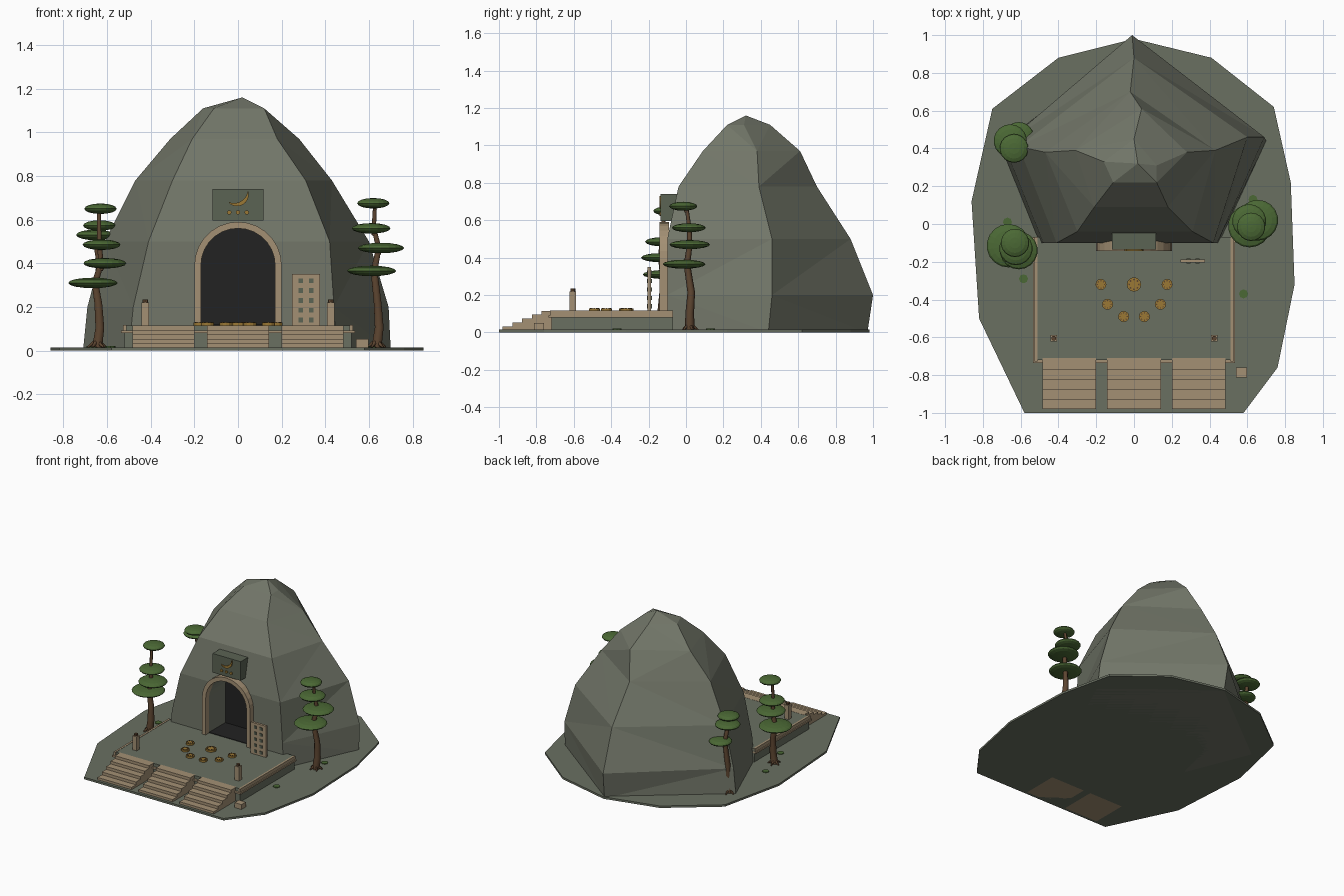
import bpy, bmesh, math
from mathutils import Vector

if "Cube" in bpy.data.objects:
    bpy.data.objects.remove(bpy.data.objects["Cube"])


def material(name, r, g, b):
    m = bpy.data.materials.new(name)
    m.use_nodes = True
    m.diffuse_color = (r, g, b, 1)
    bsdf = next(n for n in m.node_tree.nodes if n.type == "BSDF_PRINCIPLED")
    bsdf.inputs["Base Color"].default_value = (r, g, b, 1)
    bsdf.inputs["Roughness"].default_value = 0.9
    return m


ROCK = material("rock grey", .168, .182, .14)
STONE = material("ground grey", .142, .16, .12)
PANEL = material("panel grey", .105, .125, .088)
TAN = material("sandstone", .37, .28, .175)
DARK = material("charcoal", .016, .016, .016)
BARK = material("bark brown", .11, .06, .03)
LEAF = material("leaf green", .07, .14, .035)
GOLD = material("old gold", .33, .19, .035)


def finish(name, bm, mat):
    bmesh.ops.recalc_face_normals(bm, faces=bm.faces)
    mesh = bpy.data.meshes.new(name)
    bm.to_mesh(mesh)
    bm.free()
    mesh.materials.append(mat)
    obj = bpy.data.objects.new(name, mesh)
    bpy.context.scene.collection.objects.link(obj)
    return obj


def prisms(name, mat, axis, *shapes):
    """Each shape is (outline, low, high), extruded along the axis."""
    place = {"x": lambda a, b, t: (t, a, b),
             "y": lambda a, b, t: (a, t, b),
             "z": lambda a, b, t: (a, b, t)}[axis]
    bm = bmesh.new()
    for outline, low, high in shapes:
        ends = [[bm.verts.new(place(a, b, t)) for a, b in outline] for t in (low, high)]
        for end in ends:
            bm.faces.new(end)
        for i in range(len(outline)):
            bm.faces.new((ends[0][i - 1], ends[0][i], ends[1][i], ends[1][i - 1]))
    return finish(name, bm, mat)


def rect(a, b, c, d):
    return [(a, c), (b, c), (b, d), (a, d)]


def disc(a, b, r, n=12):
    return [(a + r * math.cos(math.tau * i / n), b + r * math.sin(math.tau * i / n))
            for i in range(n)]


# Ground slab
prisms("ground", STONE, "z", ([
    (-.58, -1), (.58, -1), (.76, -.76), (.85, -.32), (.83, .22), (.74, .62), (.41, .88),
    (0, .98), (-.4, .88), (-.75, .61), (-.86, .12), (-.82, -.5)], 0, .015))

# Mountain: five ridges rising through shared heights to a peak
heights = (0, .2, .5, .78, .97, 1.11)
ridges = [
    [(-.5, -.1), (-.48, -.1), (-.41, -.1), (-.3, -.04), (-.21, .09), (-.11, .22)],
    [(.45, -.1), (.44, -.1), (.42, -.1), (.31, -.04), (.18, .09), (.12, .22)],
    [(.7, .44), (.69, .46), (.6, .46), (.43, .39), (.28, .38), (.12, .31)],
    [(0, .97), (-.01, 1), (0, .88), (-.02, .7), (.04, .61), (0, .45)],
    [(-.71, .42), (-.69, .42), (-.61, .41), (-.47, .38), (-.31, .39), (-.16, .33)]]
bm = bmesh.new()
lines = [[bm.verts.new((x, y, z)) for (x, y), z in zip(r, heights)] for r in ridges]
peak = bm.verts.new((.02, .32, 1.16))
bm.faces.new([line[0] for line in lines])
for i, line in enumerate(lines):
    before = lines[i - 1]
    for k in range(len(heights) - 1):
        bm.faces.new((before[k], line[k], line[k + 1], before[k + 1]))
    bm.faces.new((before[-1], line[-1], peak))
bmesh.ops.triangulate(bm, faces=bm.faces)
mountain = finish("mountain", bm, ROCK)

# Doorway cut into the mountain
FLOOR, SPRING, INNER, OUTER, STEPS = .115, .39, .17, .2, 14


def arch(r):
    curve = [(r * math.cos(math.pi * i / STEPS), SPRING + r * math.sin(math.pi * i / STEPS))
             for i in range(STEPS + 1)]
    return [(r, FLOOR)] + curve + [(-r, FLOOR)]


cutter = prisms("door_cutter", ROCK, "y", (arch(INNER), -.3, .1))
cut = mountain.modifiers.new("door", "BOOLEAN")
cut.operation, cut.solver, cut.object = "DIFFERENCE", "EXACT", cutter
graph = bpy.context.evaluated_depsgraph_get()
carved = bpy.data.meshes.new_from_object(mountain.evaluated_get(graph))
mountain.modifiers.clear()
mountain.data = carved
bpy.data.objects.remove(cutter)
prisms("door_back", DARK, "y", (arch(INNER), .092, .099))
prisms("door_floor", DARK, "z", (rect(-INNER, INNER, -.1, .095), FLOOR, FLOOR + .004))

# Arch stones around the doorway
inner, outer = arch(INNER), arch(OUTER)
prisms("door_frame", TAN, "y", *[
    ([inner[i], outer[i], outer[i + 1], inner[i + 1]], -.142, -.09)
    for i in range(len(inner) - 1)])

# Panel over the door with a crescent and studs
prisms("door_panel", PANEL, "y", (rect(-.117, .117, .597, .74), -.135, .02))
sweep = [(math.radians(-125 + 13 * i), .009 * math.sin(math.pi * (i + .5) / 11))
         for i in range(11)]
edge = [[(-.01 + (.056 + s * w) * math.cos(a), .725 + (.056 + s * w) * math.sin(a))
         for a, w in sweep] for s in (-1, 1)]
prisms("panel_crescent", GOLD, "y", (edge[0] + edge[1][::-1], -.143, -.134))
prisms("panel_studs", GOLD, "y", *[(disc(x, .633, .01), -.143, -.134) for x in (-.04, 0, .04)])

# Terrace and its moulding
prisms("terrace", STONE, "z", (rect(-.52, .52, -.72, -.07), 0, FLOOR))
prisms("terrace_moulding", TAN, "z",
       (rect(-.535, .535, -.735, -.07), .08, .092),
       (rect(-.527, -.512, -.727, -.07), .092, FLOOR + .002),
       (rect(.512, .527, -.727, -.07), .092, FLOOR + .002))

# Three flights of steps
profile = [(-.71, 0), (-.98, 0)]
for i in range(5):
    front, top = -.98 + .052 * i, .032 + .021 * i
    profile += [(front, top), (front + .052, top)]
profile[-1] = (-.71, profile[-1][1])
prisms("stairs", TAN, "x", *[(profile, x - .142, x + .142) for x in (-.342, 0, .342)])

# Gate posts with caps, and a loose block
for side, x in (("right", -.425), ("left", .425)):
    prisms(side + "_post", TAN, "z", (rect(x - .018, x + .018, -.623, -.587), FLOOR, .22))
    prisms(side + "_post_cap", BARK, "z", (disc(x, -.605, .013, 8), .22, .235))
prisms("loose_block", TAN, "z", (rect(.54, .597, -.812, -.76), .01, .052))

# Standing board with two columns of small plates
prisms("board", TAN, "y", (rect(.247, .375, FLOOR, .35), -.205, -.187))
prisms("board_plates", PANEL, "y", *[
    (rect(x - .01, x + .01, z - .011, z + .011), lo, lo + .006)
    for x in (.288, .336) for z in (.14, .185, .23, .275, .32) for lo in (-.209, -.189)])

# Offering dishes in an arc on the terrace
dishes = [(0, -.32, .038)]
for s in (-1, 1):
    dishes += [(s * x, y, .029) for x, y in ((.175, -.32), (.14, -.425), (.055, -.49))]
prisms("dishes", GOLD, "z", *[(disc(x, y, r), FLOOR, .128) for x, y, r in dishes])
prisms("dish_studs", BARK, "z", *[
    (disc(px, py, r * .14, 5), .127, .132)
    for x, y, r in dishes for px, py in disc(x, y, r * .68, 8)])


# Trees: bent tapering trunk with roots, and flat foliage pads
def tree(name, x, y, pads):
    base = Vector((x, y, .015))
    path = [base, base + Vector((.012, 0, .09)), base + Vector((.005, .008, .2))]
    for px, py, pz, r in pads:
        path.append(Vector((x, y, pz)).lerp(Vector((px, py, pz)), .5))
    curve = bpy.data.curves.new(name + "_trunk", "CURVE")
    curve.dimensions, curve.bevel_depth, curve.bevel_resolution = "3D", 1, 1
    curve.use_fill_caps = True

    def tube(points, thick, thin):
        spline = curve.splines.new("POLY")
        spline.points.add(len(points) - 1)
        for i, p in enumerate(points):
            spline.points[i].co = (*p, 1)
            spline.points[i].radius = thick + (thin - thick) * i / (len(points) - 1)

    tube(path, .026, .009)
    for i in range(5):
        a = math.tau * i / 5 + .4
        out = Vector((math.cos(a), math.sin(a), 0))
        tube([base + Vector((0, 0, .03)), base + out * .045], .014, .004)
    for (px, py, pz, r), joint in zip(pads, path[3:]):
        tube([joint - Vector((0, 0, .03)), Vector((px, py, pz))], .01, .006)
    curve.materials.append(BARK)
    bpy.context.scene.collection.objects.link(bpy.data.objects.new(name + "_trunk", curve))
    bm = bmesh.new()
    for px, py, pz, r in pads:
        new = bmesh.ops.create_uvsphere(bm, u_segments=18, v_segments=8, radius=1)["verts"]
        bmesh.ops.scale(bm, verts=new, vec=(r, r, .024))
        bmesh.ops.translate(bm, verts=new, vec=(px, py, pz))
    finish(name + "_foliage", bm, LEAF)


tree("front_right_tree", -.645, -.13, [
    (-.665, -.115, .31, .115), (-.61, -.14, .4, .1),
    (-.625, -.13, .485, .088), (-.63, -.1, .65, .075)])
tree("back_right_tree", -.66, .43, [
    (-.61, .46, .4, .08), (-.655, .44, .53, .088), (-.635, .4, .573, .076)])
tree("left_tree", .635, .02, [
    (.612, -.01, .365, .114), (.655, .02, .47, .108),
    (.61, .015, .56, .09), (.62, -.015, .675, .075)])

# Moss patches on the ground
prisms("moss", LEAF, "z", *[
    (disc(x, y, .024, 8), .014, .02)
    for x, y in ((-.67, .01), (-.585, -.29), (.58, -.37), (.63, .13))])
